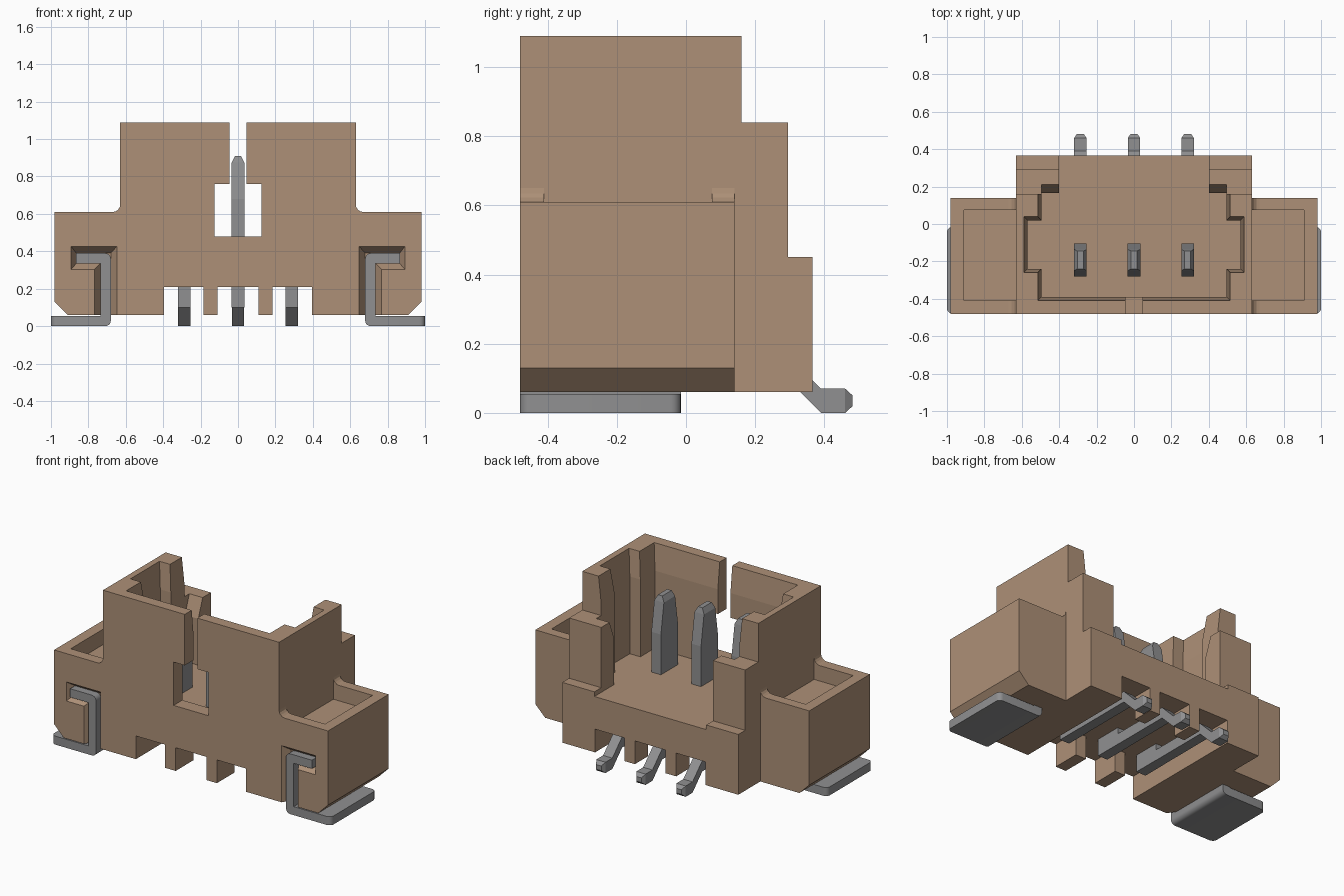
import bpy, bmesh

if "Cube" in bpy.data.objects:
    bpy.data.objects.remove(bpy.data.objects["Cube"], do_unlink=True)


def material(name, rgb):
    m = bpy.data.materials.new(name)
    m.use_nodes = True
    m.diffuse_color = (*rgb, 1)
    bsdf = next(n for n in m.node_tree.nodes if n.type == 'BSDF_PRINCIPLED')
    bsdf.inputs["Base Color"].default_value = (*rgb, 1)
    bsdf.inputs["Roughness"].default_value = 0.6
    return m


TAN = material("tan_plastic", (0.42, 0.28, 0.185))
METAL = material("grey_metal", (0.28, 0.28, 0.285))


def loft(name, loops, mat=TAN, round_rule=None, radius=0.03):
    """Skin a solid through matching loops of 3D points."""
    bm = bmesh.new()
    rings = [[bm.verts.new(p) for p in loop] for loop in loops]
    n = len(rings[0])
    for a, b in zip(rings, rings[1:]):
        for i in range(n):
            j = (i + 1) % n
            bm.faces.new((a[i], a[j], b[j], b[i]))
    bm.faces.new(rings[0])
    bm.faces.new(rings[-1])
    bmesh.ops.recalc_face_normals(bm, faces=bm.faces)
    if round_rule:
        edges = [e for e in bm.edges if round_rule(e.verts[0].co, e.verts[1].co)]
        bmesh.ops.bevel(bm, geom=edges, offset=radius, segments=5,
                        profile=0.5, affect='EDGES')
    me = bpy.data.meshes.new(name)
    bm.to_mesh(me)
    bm.free()
    me.materials.append(mat)
    ob = bpy.data.objects.new(name, me)
    bpy.context.collection.objects.link(ob)
    return ob


def prism(name, pts, axis, lo, hi, **kw):
    """Extrude a 2D profile along x, y or z."""
    place = {'x': lambda p, d: (d, p[0], p[1]),
             'y': lambda p, d: (p[0], d, p[1]),
             'z': lambda p, d: (p[0], p[1], d)}[axis]
    return loft(name, [[place(p, d) for p in pts] for d in (lo, hi)], **kw)


def box(name, x0, x1, y0, y1, z0, z1):
    return prism(name, [(x0, y0), (x1, y0), (x1, y1), (x0, y1)], 'z', z0, z1)


def combine(target, tool, operation='DIFFERENCE'):
    tool.hide_render = True
    mod = target.modifiers.new("combine", 'BOOLEAN')
    mod.operation, mod.solver, mod.object = operation, 'EXACT', tool
    bpy.context.view_layer.objects.active = target
    bpy.ops.object.modifier_apply(modifier=mod.name)
    bpy.data.objects.remove(tool, do_unlink=True)


# Stepped main block
housing = prism("housing", [(-.48, .06), (.365, .06), (.365, .45), (.295, .45),
                            (.295, .84), (.16, .84), (.16, 1.09), (-.48, 1.09)],
                'x', -.63, .63)

# Side ears with chamfered foot and a small fillet against the block
for s in (-1, 1):
    fillet = [(.63, .65), (.633, .634), (.642, .622), (.654, .613), (.67, .61)]
    ear = [(.5, .06), (.91, .06), (.98, .13), (.98, .61)] + fillet[::-1] + [(.5, .65)]
    combine(housing, prism("ear", [(s * x, z) for x, z in ear], 'y', -.48, .14), 'UNION')

for s in (-1, 1):
    # Shallow tray in the ear top
    xs = sorted((s * .63, s * .91))
    combine(housing, box("ear_tray", *xs, -.41, .075, .51, .8))
    # Flared slot for the solder tab
    outer = [(.645, .43), (.895, .43), (.895, .30), (.77, .30), (.77, 0), (.645, 0)]
    inner = [(.68, .39), (.865, .39), (.865, .335), (.735, .335), (.735, 0), (.68, 0)]
    combine(housing, loft("tab_slot", [[(s * x, -.485, z) for x, z in outer],
                                       [(s * x, -.43, z) for x, z in inner]]))


# Socket cavity with side grooves and a lead-in taper at the rim
def cavity_loop(z, e):
    half = [(.495, -.39 - e), (.495 + e, -.24 - e), (.57 + e, -.24 - e),
            (.57 + e, .02 + e), (.495 + e, .02 + e), (.495 + e, .165)]
    half[0] = (.495 + e, -.39 - e)
    return [(x, y, z) for x, y in half] + [(-x, y, z) for x, y in half[::-1]]


combine(housing, loft("cavity", [cavity_loop(.42, 0), cavity_loop(.92, 0),
                                 cavity_loop(1.1, .02)]))
combine(housing, box("rear_opening", -.4, .4, .1, .5, .42, 1.2))
combine(housing, prism("rear_lead_in", [(.1, .72), (.165, .72), (.21, .84),
                                        (.21, .9), (.1, .9)], 'x', -.495, .495))

# Front window and key slot
combine(housing, box("front_window", -.125, .125, -.6, -.3, .48, .76))
combine(housing, box("key_slot", -.045, .045, -.6, -.3, .7, 1.2))

# Underside recess and pin channels
combine(housing, box("underside_recess", -.395, .395, -.3, .23, 0, .21))
for x0, x1 in ((-.395, -.185), (-.11, .11), (.185, .395)):
    combine(housing, box("pin_channel", x0, x1, -.6, .5, 0, .21))

# Contact pins: upright blade and bent tail
for label, x in (("right", -.287), ("middle", 0), ("left", .287)):
    blade = [(.1, .034, -.28, -.105), (.68, .034, -.28, -.105),
             (.875, .034, -.25, -.135), (.91, .016, -.24, -.145)]
    loft(label + "_pin_blade",
         [[(x - w, y0, z), (x + w, y0, z), (x + w, y1, z), (x - w, y1, z)]
          for z, w, y0, y1 in blade], mat=METAL)
    tail = [(-.2, .1, .17, .033), (.29, .1, .17, .033), (.39, 0, .07, .033),
            (.46, 0, .07, .033), (.482, .02, .05, .018)]
    loft(label + "_pin_tail",
         [[(x - w, y, z0), (x + w, y, z0), (x + w, y, z1), (x - w, y, z1)]
          for y, z0, z1, w in tail], mat=METAL)


# Bent solder tabs
def tab_corner(a, b):
    bend = abs(abs(a.x) - .68) < .001 and abs(abs(b.x) - .68) < .001 and abs(a.z - b.z) < .001
    toe = abs(a.x) > .999 and abs(b.x) > .999 and abs(a.y - b.y) < .001
    return bend or toe


for label, s in (("right", -1), ("left", 1)):
    path = [(.68, 0), (1, 0), (1, .055), (.735, .055), (.735, .335),
            (.865, .335), (.865, .39), (.68, .39)]
    tab = prism(label + "_solder_tab", [(s * x, z) for x, z in path], 'y', -.48, -.015,
                mat=METAL, round_rule=tab_corner)
    bpy.ops.object.select_all(action='DESELECT')
    tab.select_set(True)
    bpy.context.view_layer.objects.active = tab
    bpy.ops.object.shade_smooth_by_angle()
